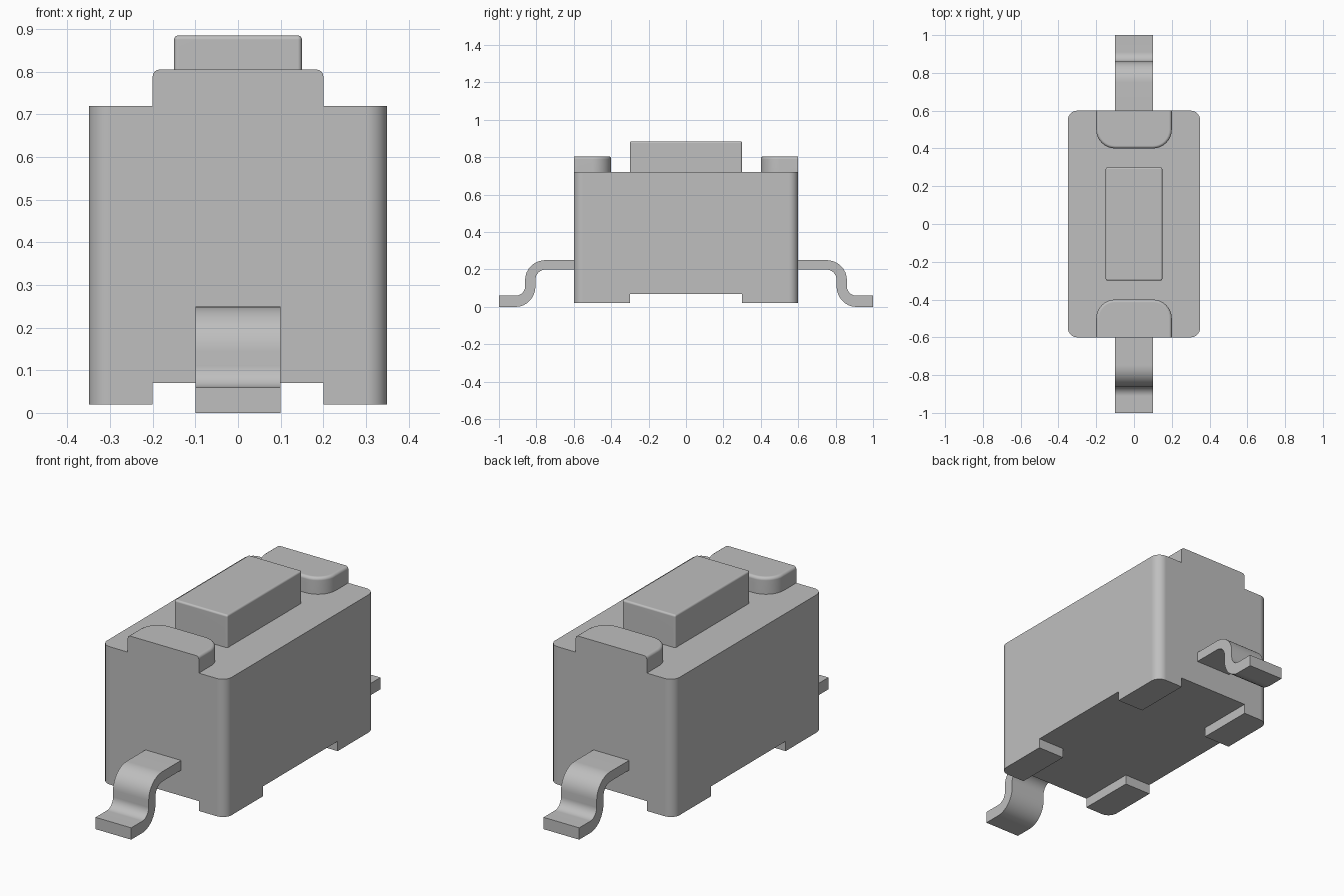
import bpy, bmesh, math

cube = bpy.data.objects.get("Cube")
if cube:
    bpy.data.objects.remove(cube, do_unlink=True)

# Single plain grey
GREY = (0.52, 0.52, 0.52, 1.0)
mat = bpy.data.materials.new("plain grey")
mat.use_nodes = True
mat.diffuse_color = GREY
bsdf = next(n for n in mat.node_tree.nodes if n.type == 'BSDF_PRINCIPLED')
bsdf.inputs["Base Color"].default_value = GREY


def arc(cx, cy, rx, ry, a0, a1, n=8):
    """Points along an elliptical arc, angles in degrees."""
    angles = [math.radians(a0 + (a1 - a0) * i / n) for i in range(n + 1)]
    return [(cx + rx * math.cos(a), cy + ry * math.sin(a)) for a in angles]


def rounded_rect(hx, hy, r, n=8):
    corners = [(1, 1, 0), (-1, 1, 90), (-1, -1, 180), (1, -1, 270)]
    return [p for sx, sy, a in corners
            for p in arc(sx * (hx - r), sy * (hy - r), r, r, a, a + 90, n)]


def prism(name, points, height, bevel=0.0, keep_sharp=None):
    """Extrude 3D outline points by a vector; optionally round the top rim."""
    bm = bmesh.new()
    face = bm.faces.new([bm.verts.new(p) for p in points])
    top = bmesh.ops.extrude_face_region(bm, geom=[face], use_keep_orig=True)
    verts = [g for g in top["geom"] if isinstance(g, bmesh.types.BMVert)]
    bmesh.ops.translate(bm, vec=height, verts=verts)
    bmesh.ops.recalc_face_normals(bm, faces=bm.faces)
    if bevel:
        rim = [e for e in bm.edges if all(v in verts for v in e.verts)
               and not (keep_sharp and keep_sharp(e))]
        bmesh.ops.bevel(bm, geom=rim, offset=bevel, offset_type='OFFSET',
                        segments=4, profile=0.5, affect='EDGES', clamp_overlap=True)
        bmesh.ops.recalc_face_normals(bm, faces=bm.faces)
    mesh = bpy.data.meshes.new(name)
    bm.to_mesh(mesh)
    bm.free()
    mesh.materials.append(mat)
    obj = bpy.data.objects.new(name, mesh)
    bpy.context.collection.objects.link(obj)
    return obj


def finish(obj):
    """Smooth rounded parts while keeping flats flat and edges sharp."""
    obj.data.shade_smooth()
    obj.data.set_sharp_from_angle(angle=math.radians(30))
    mod = obj.modifiers.new("flat normals", 'WEIGHTED_NORMAL')
    mod.keep_sharp = True


# Housing, with a cross-shaped recess underneath that leaves four corner feet
housing = prism("housing", [(x, y, 0.02) for x, y in rounded_rect(0.35, 0.6, 0.05)],
                (0, 0, 0.70))
a, b, far = 0.2, 0.3, 0.8
cross = [(a, -far), (a, -b), (far, -b), (far, b), (a, b), (a, far),
         (-a, far), (-a, b), (-far, b), (-far, -b), (-a, -b), (-a, -far)]
cutter = prism("recess_cutter", [(x, y, -0.1) for x, y in cross], (0, 0, 0.17))
cutter.hide_render = True
cut = housing.modifiers.new("recess", 'BOOLEAN')
cut.operation = 'DIFFERENCE'
cut.solver = 'EXACT'
cut.object = cutter
bpy.context.view_layer.objects.active = housing
bpy.ops.object.modifier_apply(modifier=cut.name)
bpy.data.objects.remove(cutter, do_unlink=True)
finish(housing)

# Push button
finish(prism("button", [(x, y, 0.715) for x, y in rounded_rect(0.15, 0.3, 0.01, 3)],
             (0, 0, 0.17), bevel=0.015))

# Raised stops and bent metal leads, one of each per end
stop = ([(0.2, -0.6)] + arc(0.1, -0.5, 0.1, 0.1, 0, 90)
        + arc(-0.1, -0.5, 0.1, 0.1, 90, 180) + [(-0.2, -0.6)])
lead = ([(-0.58, 0.25)] + arc(-0.75, 0.145, 0.11, 0.105, 90, 180)
        + arc(-0.91, 0.11, 0.05, 0.05, 0, -90)
        + [(-1.0, 0.06), (-1.0, 0.0)]
        + arc(-0.91, 0.11, 0.105, 0.11, -90, 0)
        + arc(-0.75, 0.145, 0.055, 0.055, 180, 90) + [(-0.58, 0.2)])
for end, s in (("front", 1), ("back", -1)):
    finish(prism(end + "_stop", [(x, s * y, 0.72) for x, y in stop], (0, 0, 0.085),
                 bevel=0.015,
                 keep_sharp=lambda e: all(abs(v.co.y) > 0.599 for v in e.verts)))
    finish(prism(end + "_lead", [(-0.1, s * y, z) for y, z in lead], (0.2, 0, 0)))
